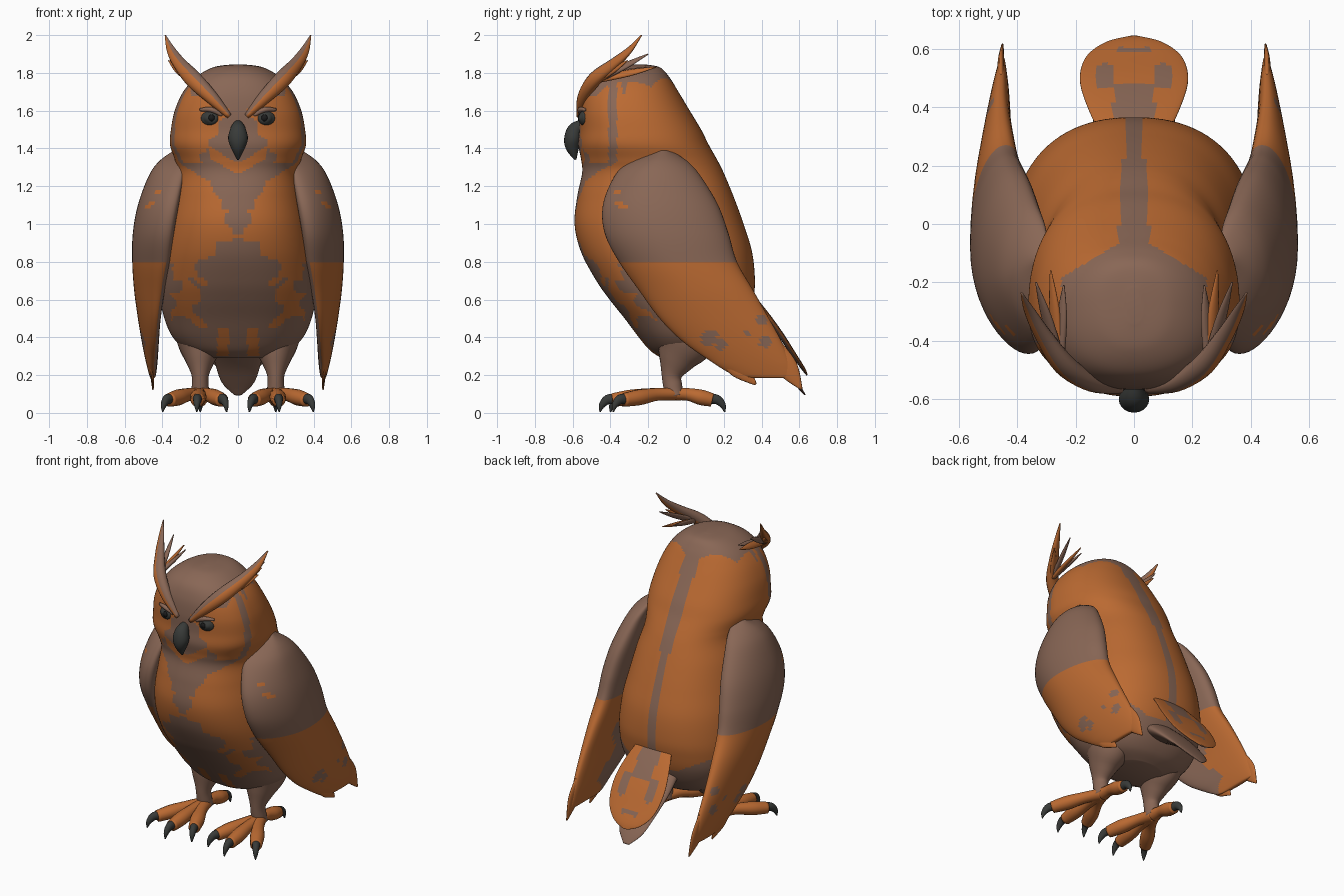
import bpy, bmesh, math
from mathutils import Vector

if "Cube" in bpy.data.objects:
    bpy.data.objects.remove(bpy.data.objects["Cube"])

def material(name, rgb):
    m = bpy.data.materials.new(name)
    m.diffuse_color = (*rgb, 1)
    m.use_nodes = True
    m.node_tree.nodes["Principled BSDF"].inputs["Base Color"].default_value = m.diffuse_color
    return m

MATS = [material("brown plumage", (0.25, 0.135, 0.092)),
        material("orange plumage", (0.50, 0.145, 0.032)),
        material("dark horn", (0.04, 0.043, 0.04)),
        material("eye black", (0.012, 0.012, 0.012))]
BROWN, ORANGE, HORN, BLACK = range(4)

def smooth(rows, n):
    """Catmull-Rom interpolation of equal-length tuples, n steps per span."""
    out = []
    for i in range(len(rows) - 1):
        p0, p1, p2, p3 = (rows[max(0, min(len(rows) - 1, i + k))] for k in (-1, 0, 1, 2))
        for j in range(n):
            t = j / n
            out.append(tuple(0.5 * (2*b + (c-a)*t + (2*a-5*b+4*c-d)*t*t + (3*b-a-3*c+d)*t**3)
                             for a, b, c, d in zip(p0, p1, p2, p3)))
    return out + [rows[-1]]

def loft(name, rings, rule, s=1):
    """Skin closed rings, colour faces by rule(centre, normal), mirror if s < 0."""
    bm = bmesh.new()
    vs = [[bm.verts.new(p) for p in r] for r in rings]
    n = len(rings[0])
    for a, b in zip(vs, vs[1:]):
        for i in range(n):
            bm.faces.new((a[i], a[(i+1) % n], b[(i+1) % n], b[i]))
    bm.faces.new(vs[0])
    bm.faces.new(vs[-1])
    bmesh.ops.recalc_face_normals(bm, faces=bm.faces)
    for f in bm.faces:
        f.smooth = True
        f.material_index = rule if isinstance(rule, int) else rule(f.calc_center_median(), f.normal)
    if s < 0:
        for v in bm.verts:
            v.co.x *= -1
        bmesh.ops.reverse_faces(bm, faces=bm.faces)
    me = bpy.data.meshes.new(name)
    bm.to_mesh(me)
    bm.free()
    for m in MATS:
        me.materials.append(m)
    ob = bpy.data.objects.new(name, me)
    bpy.context.collection.objects.link(ob)
    return ob

def tube(name, rows, rule, s=1, side=(1, 0, 0), n=14, steps=5):
    """Tapered tube; rows are (x, y, z, half width along side, half thickness)."""
    rows = smooth(rows, steps)
    pts = [Vector(r[:3]) for r in rows]
    rings = []
    for i, r in enumerate(rows):
        t = (pts[min(i+1, len(pts)-1)] - pts[max(i-1, 0)]).normalized()
        u = Vector(side)
        u = (u - t * u.dot(t)).normalized()
        v = t.cross(u)
        w, h = max(r[3], 0.002), max(r[4], 0.002)
        rings.append([pts[i] + u*w*math.cos(a) + v*h*math.sin(a)
                      for a in (2*math.pi*k/n for k in range(n))])
    return loft(name, rings, rule, s)

# Body and head: (z, half width, front y, back y, y of widest point)
BODY = [(1.845, .03, -.34, -.22, -.28), (1.83, .13, -.43, -.14, -.28), (1.78, .22, -.51, -.09, -.30),
        (1.70, .29, -.55, -.04, -.32), (1.60, .335, -.565, .02, -.32), (1.50, .355, -.565, .08, -.30),
        (1.42, .36, -.57, .12, -.28), (1.34, .335, -.555, .165, -.24), (1.27, .325, -.55, .20, -.20),
        (1.15, .35, -.575, .25, -.16), (1.0, .38, -.59, .305, -.14), (.85, .405, -.555, .35, -.10),
        (.70, .415, -.475, .365, -.06), (.60, .41, -.405, .355, -.03), (.50, .39, -.325, .33, 0),
        (.40, .345, -.25, .28, .01), (.33, .27, -.19, .22, .01), (.29, .16, -.13, .15, .01)]

def body_colour(c, n):
    ax, y, z = abs(c.x), c.y, c.z
    wob = .015 * math.sin(31*z + 17*ax) + .012 * math.sin(53*z - 40*ax)
    if z > 1.68 and ax < .25 and y < -.07 - .6*max(0, ax - .06):       # crown
        return BROWN
    if z > 1.32 and y < -.34:                                          # face
        if z > 1.56 + .95*ax:
            return BROWN
        if -.41 < y < -.365:
            return BROWN
        if y < -.41:
            if ax < .15 and abs(z - 1.29 - .6*ax) < .03:
                return ORANGE
            return BROWN if ax < .13 + .4*(1.47 - z) + wob and z < 1.6 else ORANGE
        return ORANGE
    if n.y < 0 and y < -.1:                                            # breast and belly
        if z > 1.13 + .62*ax and ax < .3:
            return ORANGE if ax < .15 and abs(z - 1.29 - .6*ax) < .03 else BROWN
        if z > .9:
            return BROWN if ax < .02 + .13*max(0, z - .85) + (.05 if z > 1.08 else 0) + wob else ORANGE
        if z < .45:
            return ORANGE if .05 < ax < .11 and z > .3 else BROWN
        if ax < .21 + 2*wob:
            return ORANGE if ax > .12 and z > .82 + wob else BROWN
        if z < .8 and ax > .35 + wob or z < .48 + 2*wob:
            return BROWN
        return BROWN if .64 < z < .7 and ax > .3 else ORANGE
    if y > -.1 and ax < .022 + .04*max(0, z - .9) and z > .5:          # back stripe
        return BROWN
    return BROWN if z < .5 + .5*max(0, ax - .15) else ORANGE

def sgnpow(v, p):
    return math.copysign(abs(v) ** p, v)

rings = []
for z, w, f, b, yc in smooth(BODY, 8):
    ring = []
    for k in range(128):
        a = 2*math.pi*k/128
        cx, sy = sgnpow(math.cos(a), 2/2.3), sgnpow(math.sin(a), 2/2.3)
        ring.append((w*cx, yc + sy*((b - yc) if sy > 0 else (yc - f)), z))
    rings.append(ring)
loft("body", rings, body_colour)

# Wing: (z, front y, back y, outer x, inner x)
WING = [(1.39, -.17, -.08, .34, .31), (1.33, -.30, .01, .42, .30), (1.25, -.38, .08, .475, .31),
        (1.10, -.44, .17, .53, .33), (.95, -.43, .225, .557, .355), (.80, -.355, .27, .56, .38),
        (.65, -.25, .355, .55, .40), (.50, -.14, .44, .53, .415), (.38, -.02, .505, .51, .42),
        (.28, .12, .55, .49, .425), (.20, .25, .575, .47, .435), (.185, .32, .56, .46, .445)]

def wing_colour(c, n):
    y, z = c.y, c.z
    if z > .8:
        spots = ((-.36, 1.17), (-.33, 1.09), (-.36, 1.11))
        return ORANGE if n.x > 0 and any(math.hypot(y-a, z-b) < .018 for a, b in spots) else BROWN
    if n.x < -.3:
        return BROWN if y < .42 - .5*z + .05*math.sin(25*z) else ORANGE
    patches = ((.42, .38, .035), (.40, .49, .03), (.12, .40, .045), (.19, .36, .03), (.33, .42, .015))
    return BROWN if any(math.hypot(y-a, z-b) < r for a, b, r in patches) else ORANGE

wing_rings = []
for z, f, b, xo, xi in smooth(WING, 8):
    ring = []
    bend = .08 * min(1, max(.1, (z - .2) / .6))
    for k in range(56):
        a = 2*math.pi*k/56
        cy = sgnpow(math.cos(a), .9)
        x = (xo+xi)/2 + (xo-xi)/2*sgnpow(math.sin(a), .9) - bend*cy*cy*(1 if cy < 0 else .4)
        ring.append((x, (f+b)/2 + (b-f)/2*cy, z))
    wing_rings.append(ring)

def tuft_colour(c, n):
    return ORANGE if n.x - n.z > -.1 else BROWN

for s, lr in ((1, "right"), (-1, "left")):
    loft(lr + "_wing", wing_rings, wing_colour, s)
    # Wing tip feathers
    for i, (a, b) in enumerate((((.20, .32), (.37, .15)), ((.47, .34), (.612, .125)))):
        mid = ((a[0]+b[0])/2, (a[1]+b[1])/2)
        tube(f"{lr}_wing_tip_{i}", [(.455, *a, .05, .015), (.455, *mid, .055, .012), (.45, *b, .006, .004)],
             ORANGE, s, side=(0, .6, .8))

    # Brow rising into the ear tuft, with side feathers
    tube(lr + "_brow", [(.045, -.56, 1.57, .015, .02), (.14, -.545, 1.67, .035, .03),
                        (.235, -.485, 1.765, .045, .035), (.31, -.38, 1.85, .035, .025),
                        (.355, -.30, 1.92, .024, .014), (.385, -.235, 2.0, .003, .003)],
         tuft_colour, s, side=(.7, 0, -.7))
    for i, tip in enumerate(((.335, -.20, 1.90), (.285, -.16, 1.83), (.367, -.31, 1.865), (.24, -.21, 1.83))):
        base = (.255, -.46, 1.765)
        mid = [p*.45 + q*.55 for p, q in zip(base, tip)]
        tube(f"{lr}_tuft_feather_{i}", [(*base, .02, .015), (*mid, .022, .012), (*tip, .003, .003)],
             ORANGE if i in (1, 2) else BROWN, s, side=(.7, 0, -.7))

    # Eye, pupil and lid
    tube(lr + "_eye", [(.145, -.50, 1.56, .05, .04), (.147, -.545, 1.56, .048, .038),
                       (.15, -.563, 1.56, .028, .022), (.15, -.568, 1.56, .004, .004)], HORN, s, n=20)
    tube(lr + "_pupil", [(.14, -.564, 1.562, .017, .019), (.14, -.572, 1.562, .015, .017)], BLACK, s, steps=1)
    tube(lr + "_eye_lid", [(.085, -.555, 1.575, .008, .008), (.14, -.56, 1.605, .014, .014),
                           (.20, -.535, 1.605, .008, .008)], BROWN, s, side=(0, 0, 1))

    # Thigh and shank
    tube(lr + "_leg", [(.20, .01, .50, .14, .17), (.20, -.01, .38, .125, .16), (.20, -.05, .28, .08, .10),
                       (.20, -.075, .20, .046, .055), (.20, -.07, .14, .045, .05), (.20, -.06, .09, .05, .05)],
         BROWN, s, n=24)

    # Toes and claws: end point of each toe
    for i, (tx, ty) in enumerate(((.085, -.34), (.215, -.39), (.365, -.33), (.20, .14))):
        d = Vector((tx - .2, ty + .06, 0))
        p = [Vector((.2, -.06, .1)) + d*t for t in (0, .35, .7, 1)]
        tube(f"{lr}_toe_{i}", [(*p[0], .045, .035), (p[1].x, p[1].y, .098, .036, .034),
                               (p[2].x, p[2].y, .082, .044, .042), (p[3].x, p[3].y, .068, .036, .036)],
             ORANGE, s, side=(-d.y, d.x, 0))
        e = d.normalized()
        q = [p[3] + e*t for t in (-.02, .025, .055, .065)]
        tube(f"{lr}_claw_{i}", [(q[0].x, q[0].y, .075, .026, .028), (q[1].x, q[1].y, .07, .022, .026),
                                (q[2].x, q[2].y, .04, .015, .017), (q[3].x, q[3].y, .004, .003, .003)],
             HORN, s, side=(-d.y, d.x, 0))

# Beak
tube("beak", [(0, -.545, 1.535, .02, .02), (0, -.585, 1.50, .042, .04), (0, -.60, 1.45, .052, .045),
              (0, -.60, 1.40, .036, .035), (0, -.585, 1.34, .005, .005)], HORN, n=20)

# Tail: marked upper fan over a plain lower one
def tail_colour(c, n):
    ax, y = abs(c.x), c.y
    if n.y + n.z < 0:
        return BROWN
    if ax < .07 and y < .48 or math.hypot((ax - .1)/.03, (y - .505)/.045) < 1:
        return BROWN
    return BROWN if ax < .06 and .585 < y < .605 else ORANGE

tube("tail_upper", [(0, .28, .68, .10, .02), (0, .39, .56, .155, .018), (0, .49, .43, .185, .016),
                    (0, .57, .31, .165, .013), (0, .62, .235, .10, .01), (0, .641, .20, .02, .004)],
     tail_colour, n=48, steps=8)
tube("tail_lower", [(0, .20, .50, .12, .06), (0, .36, .38, .14, .04), (0, .49, .26, .12, .02),
                    (0, .58, .16, .085, .012), (0, .63, .095, .02, .004)], BROWN, n=28)
